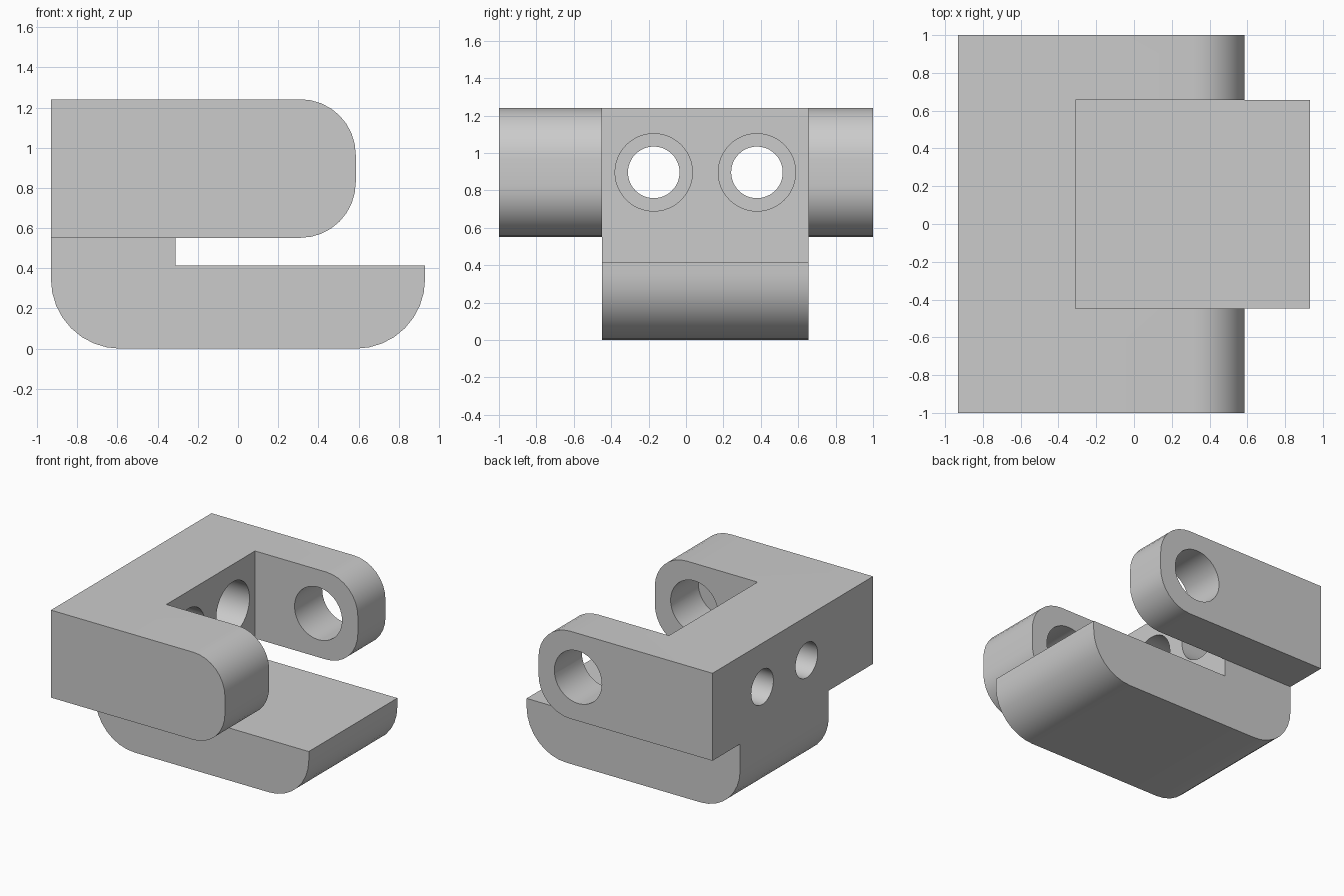
import bpy
import bmesh
from math import pi, sin, cos
from mathutils import Matrix, Vector

U = 2 / 29  # module: every dimension is a whole number of these

if "Cube" in bpy.data.objects:
    bpy.data.objects.remove(bpy.data.objects["Cube"], do_unlink=True)

grey = bpy.data.materials.new("light_grey")
grey.use_nodes = True
grey.diffuse_color = (0.6, 0.6, 0.6, 1)
grey.node_tree.nodes["Principled BSDF"].inputs["Base Color"].default_value = grey.diffuse_color


def finish(bm, name):
    bmesh.ops.recalc_face_normals(bm, faces=bm.faces)
    mesh = bpy.data.meshes.new(name)
    bm.to_mesh(mesh)
    bm.free()
    mesh.materials.append(grey)
    obj = bpy.data.objects.new(name, mesh)
    bpy.context.collection.objects.link(obj)
    return obj


def arc(cx, cz, r, start, steps=8):
    """Quarter circle, counter-clockwise from the start angle."""
    return [(cx + r * cos(start + pi / 2 * i / steps),
             cz + r * sin(start + pi / 2 * i / steps)) for i in range(steps + 1)]


def extrude_y(name, profile, y0, y1):
    """Extrude an x-z outline along y."""
    bm = bmesh.new()
    face = bm.faces.new([bm.verts.new((x * U, y0 * U, z * U)) for x, z in profile])
    geom = bmesh.ops.extrude_face_region(bm, geom=[face])["geom"]
    verts = [g for g in geom if isinstance(g, bmesh.types.BMVert)]
    bmesh.ops.translate(bm, verts=verts, vec=(0, (y1 - y0) * U, 0))
    return finish(bm, name)


def rod(name, start, end, r):
    """Cylinder between two points, used for drilling."""
    a, b = Vector(start) * U, Vector(end) * U
    turn = (b - a).to_track_quat("Z", "Y").to_matrix().to_4x4()
    bm = bmesh.new()
    bmesh.ops.create_cone(bm, cap_ends=True, segments=48, radius1=r * U, radius2=r * U,
                          depth=(b - a).length, matrix=Matrix.Translation((a + b) / 2) @ turn)
    return finish(bm, name)


def combine(body, tool, operation):
    mod = body.modifiers.new(operation.lower(), "BOOLEAN")
    mod.operation, mod.solver, mod.object = operation, "EXACT", tool
    bpy.context.view_layer.objects.active = body
    bpy.ops.object.modifier_apply(modifier=mod.name)
    bpy.data.objects.remove(tool, do_unlink=True)


LEFT, RIGHT, TIP, INNER = -13.5, 13.5, 8.5, -4.5   # x stations
FRONT_IN, BACK_IN = -6.5, 9.5                      # inner arm faces in y
FLOOR, TOP, AXIS = 8, 18, 13                       # frame heights

# Upper frame with rounded arm tips, hollowed into a U
frame = extrude_y("clevis_bracket",
                  [(LEFT, FLOOR)] + arc(TIP - 4, FLOOR + 4, 4, -pi / 2)
                  + arc(TIP - 4, TOP - 4, 4, 0) + [(LEFT, TOP)], -14.5, 14.5)
combine(frame, extrude_y("pocket", [(INNER, 6), (15, 6), (15, 20), (INNER, 20)],
                         FRONT_IN, BACK_IN), "DIFFERENCE")

# Lower tongue with rounded underside and a neck up to the frame
combine(frame, extrude_y("tongue",
                         arc(LEFT + 5, 5, 5, pi) + arc(RIGHT - 5, 5, 5, -pi / 2)
                         + [(RIGHT, 6), (INNER, 6), (INNER, FLOOR), (LEFT, FLOOR)],
                         FRONT_IN, BACK_IN), "UNION")

# Cross pin bore: through the back arm, blind in the front arm
combine(frame, rod("pin_bore", (TIP - 5, FRONT_IN - 5, AXIS), (TIP - 5, 16, AXIS), 3), "DIFFERENCE")

# Two counterbored bolt holes through the web
for y in (FRONT_IN + 4, BACK_IN - 4):
    combine(frame, rod("bolt_hole", (LEFT - 1, y, AXIS), (INNER + 1, y, AXIS), 2), "DIFFERENCE")
    combine(frame, rod("counterbore", (INNER - 5, y, AXIS), (INNER + 1, y, AXIS), 3), "DIFFERENCE")

# Smooth the curves, keep the machined edges sharp
bpy.ops.object.select_all(action="DESELECT")
frame.select_set(True)
bpy.context.view_layer.objects.active = frame
bpy.ops.object.shade_smooth_by_angle(angle=pi / 6)
